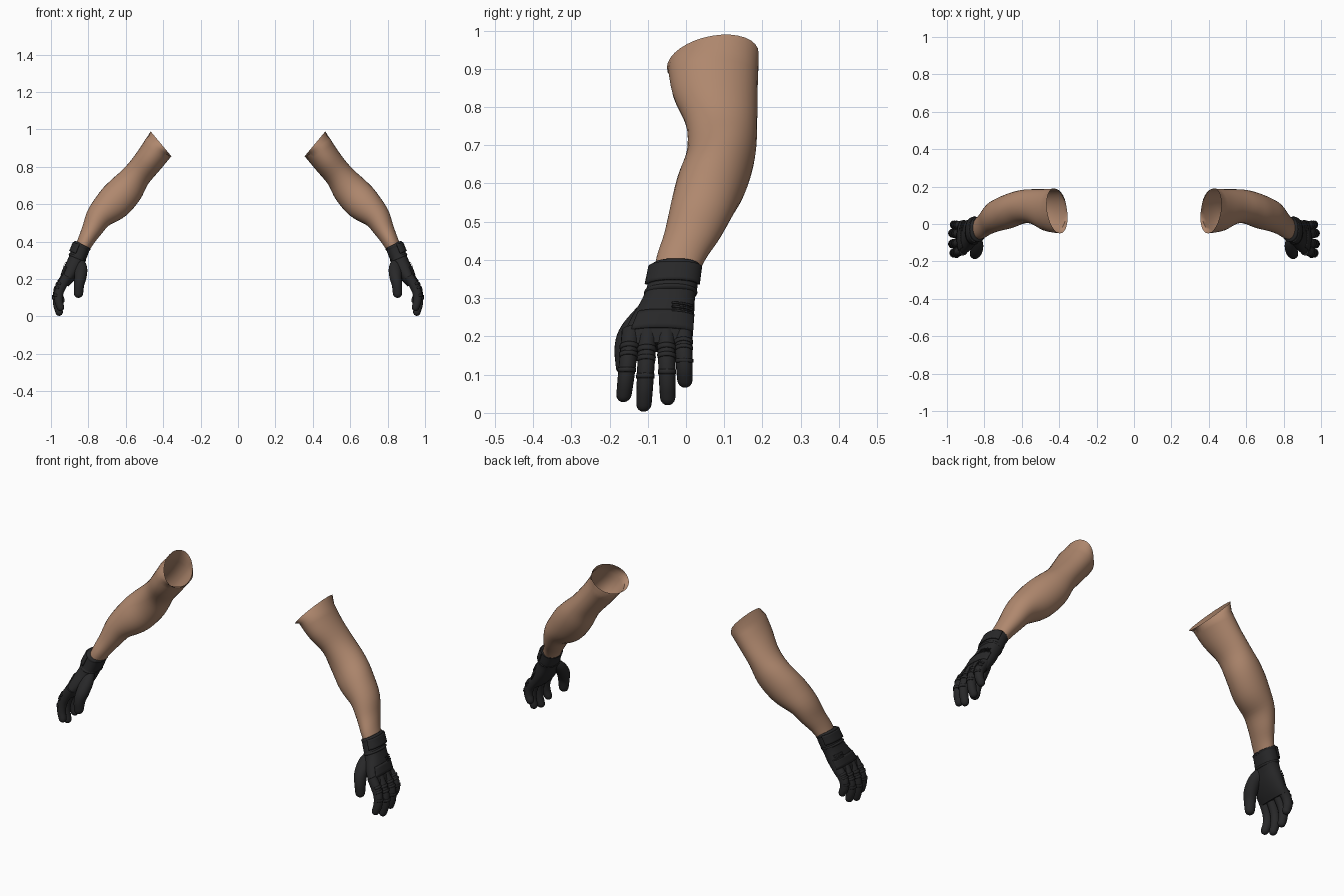
import bpy, bmesh, math
from mathutils import Vector

if "Cube" in bpy.data.objects:
    bpy.data.objects.remove(bpy.data.objects["Cube"])


def material(name, rgb):
    m = bpy.data.materials.new(name)
    m.diffuse_color = (*rgb, 1)
    m.use_nodes = True
    m.node_tree.nodes["Principled BSDF"].inputs["Base Color"].default_value = m.diffuse_color
    return m


skin = material("skin_tan", (0.43, 0.245, 0.155))
fabric = material("glove_black", (0.021, 0.021, 0.022))


def spline(pts, steps):
    """Catmull-Rom interpolation through stations (x, y, z, a, b)."""
    p = [Vector(q) for q in pts]
    p = [p[0] * 2 - p[1]] + p + [p[-1] * 2 - p[-2]]
    out = []
    for i in range(1, len(p) - 2):
        for s in range(steps):
            t = s / steps
            out.append(0.5 * (2 * p[i] + (p[i + 1] - p[i - 1]) * t
                       + (2 * p[i - 1] - 5 * p[i] + 4 * p[i + 1] - p[i + 2]) * t ** 2
                       + (3 * p[i] - p[i - 1] - 3 * p[i + 1] + p[i + 2]) * t ** 3))
    return out + [p[-2]]


def finish(name, bm, mat, thickness=0):
    me = bpy.data.meshes.new(name)
    bm.to_mesh(me)
    bm.free()
    ob = bpy.data.objects.new(name, me)
    bpy.context.collection.objects.link(ob)
    me.materials.append(mat)
    bpy.ops.object.select_all(action='DESELECT')
    ob.select_set(True)
    bpy.context.view_layer.objects.active = ob
    bpy.ops.object.shade_smooth_by_angle(angle=math.radians(50))
    if thickness:
        so = ob.modifiers.new("thickness", 'SOLIDIFY')
        so.thickness, so.offset = thickness, 0
    ob.modifiers.new("both_sides", 'MIRROR').use_clip = False
    return ob


def loft(name, stations, mat, steps=4, sides=24, arc=None, grow=0, caps=True,
         round_tip=False, rim=None, power=1.0, thickness=0):
    """Elliptical rings along a path; a = half size in xz, b = half size in y."""
    rings = spline(stations, steps)
    if round_tip:                     # hemispherical end
        e, d = rings[-1], (rings[-1] - rings[-2]).to_3d().normalized()
        for k in (25, 45, 62, 76, 85):
            t = math.radians(k)
            c = Vector(e[:3]) + d * e[3] * math.sin(t)
            rings.append(Vector((*c, e[3] * math.cos(t), e[4] * math.cos(t))))
    bm = bmesh.new()
    rows = []
    n_pts = sides + 1 if arc else sides
    for i, r in enumerate(rings):
        q0, q1 = rings[max(i - 1, 0)], rings[min(i + 1, len(rings) - 1)]
        t = Vector((q1[0] - q0[0], q1[2] - q0[2])).normalized()
        skew = 0
        if i == 0 and rim:
            t, skew = Vector(rim[:2]).normalized(), rim[2]
        row = []
        for j in range(n_pts):
            if arc:
                ang = math.radians(arc[0] + (arc[1] - arc[0]) * j / sides)
            else:
                ang = 2 * math.pi * j / sides
            co, si = math.cos(ang), math.sin(ang)
            co = math.copysign(abs(co) ** power, co)
            si = math.copysign(abs(si) ** power, si)
            u, v = (r[3] + grow) * (co + skew * si), (r[4] + grow) * si
            row.append(bm.verts.new((r[0] - t.y * u, r[1] + v, r[2] + t.x * u)))
        rows.append(row)
    for r0, r1 in zip(rows, rows[1:]):
        for j in range(sides):
            k = (j + 1) % n_pts
            bm.faces.new((r0[j], r0[k], r1[k], r1[j]))
    if caps and not arc:
        bm.faces.new(rows[0])
        bm.faces.new(rows[-1])
    bmesh.ops.recalc_face_normals(bm, faces=bm.faces)
    return finish(name, bm, mat, thickness)


# Bare arm, open at the upper end
arm = [(.411, .07, .922, .084, .12), (.475, .076, .835, .078, .111),
       (.54, .093, .755, .076, .093), (.597, .092, .68, .092, .09),
       (.665, .070, .607, .095, .093), (.738, .045, .538, .073, .086),
       (.78, .017, .465, .055, .075), (.812, -.012, .407, .044, .065),
       (.838, -.028, .355, .038, .056)]
loft("arm", arm, skin, sides=32, caps=False, rim=(.77, -.64, .3))

# Glove body from wrist to knuckles
palm = [(.833, -.028, .378, .045, .064), (.852, -.036, .33, .046, .066),
        (.867, -.046, .295, .044, .069), (.888, -.060, .25, .043, .081),
        (.912, -.072, .205, .036, .090), (.93, -.076, .172, .026, .090)]
loft("glove_palm", palm, fabric, sides=32, power=.85)

# Cuff rolls, closing strap, and back-of-hand panel
loft("cuff_hem", [(.830, -.027, .384, .044, .063), (.833, -.028, .378, .049, .067),
                  (.837, -.030, .368, .046, .065)], fabric, steps=3, sides=32, power=.9)
loft("cuff_seam", [(.856, -.038, .322, .044, .064), (.859, -.040, .315, .050, .070),
                   (.862, -.042, .308, .044, .066)], fabric, steps=3, sides=32, power=.9)
loft("wrist_strap", palm[:2], fabric, steps=6, arc=(-75, 75), grow=.005,
     power=.85, thickness=.007)
loft("hand_back_panel", palm[3:5], fabric, arc=(-48, 72), grow=.002,
     power=.85, thickness=.006)
for i in range(3):                    # stitched ridges
    z = .268 - i * .01
    x = .888 + (.25 - z) * .5
    loft(f"hand_ridge_{i + 1}", [(x - .001, -.055, z + .002, .044, .077),
                                 (x + .001, -.055, z - .002, .044, .078)],
         fabric, steps=1, arc=(10, 60), grow=.002, power=.85, thickness=.006)

# Fingers: knuckle y, tip y, tip z, x shift
fingers = {"index": (-.143, -.162, .028, -.004), "middle": (-.100, -.110, .003, .003),
           "ring": (-.052, -.048, .02, .003), "little": (-.008, -.003, .066, -.006)}
path = [(0, .916, .026, .025), (.28, .944, .026, .0235), (.52, .961, .0245, .0225),
        (.78, .963, .0225, .0215), (1, .953, .020, .020)]
for name, (y0, y1, zt, dx) in fingers.items():
    z0, z1 = .215, zt + .020
    st = [(x + dx, y0 + (y1 - y0) * t, z0 + (z1 - z0) * t, a, b) for t, x, a, b in path]
    loft(f"{name}_finger", st, fabric, sides=16, round_tip=True)
    # Padded bands over the joints
    rings = spline(st, 8)
    for k, at in enumerate((7, 11, 18)):
        loft(f"{name}_joint_pad_{k + 1}", [tuple(r) for r in rings[at:at + 3]], fabric,
             steps=1, sides=10, arc=(-70, 70), grow=.001, thickness=.005)

# Thumb
loft("thumb", [(.858, -.065, .30, .030, .030), (.842, -.105, .26, .035, .038),
               (.842, -.138, .215, .033, .038), (.850, -.156, .17, .028, .031),
               (.853, -.160, .124, .025, .024)], fabric, sides=20, round_tip=True)
